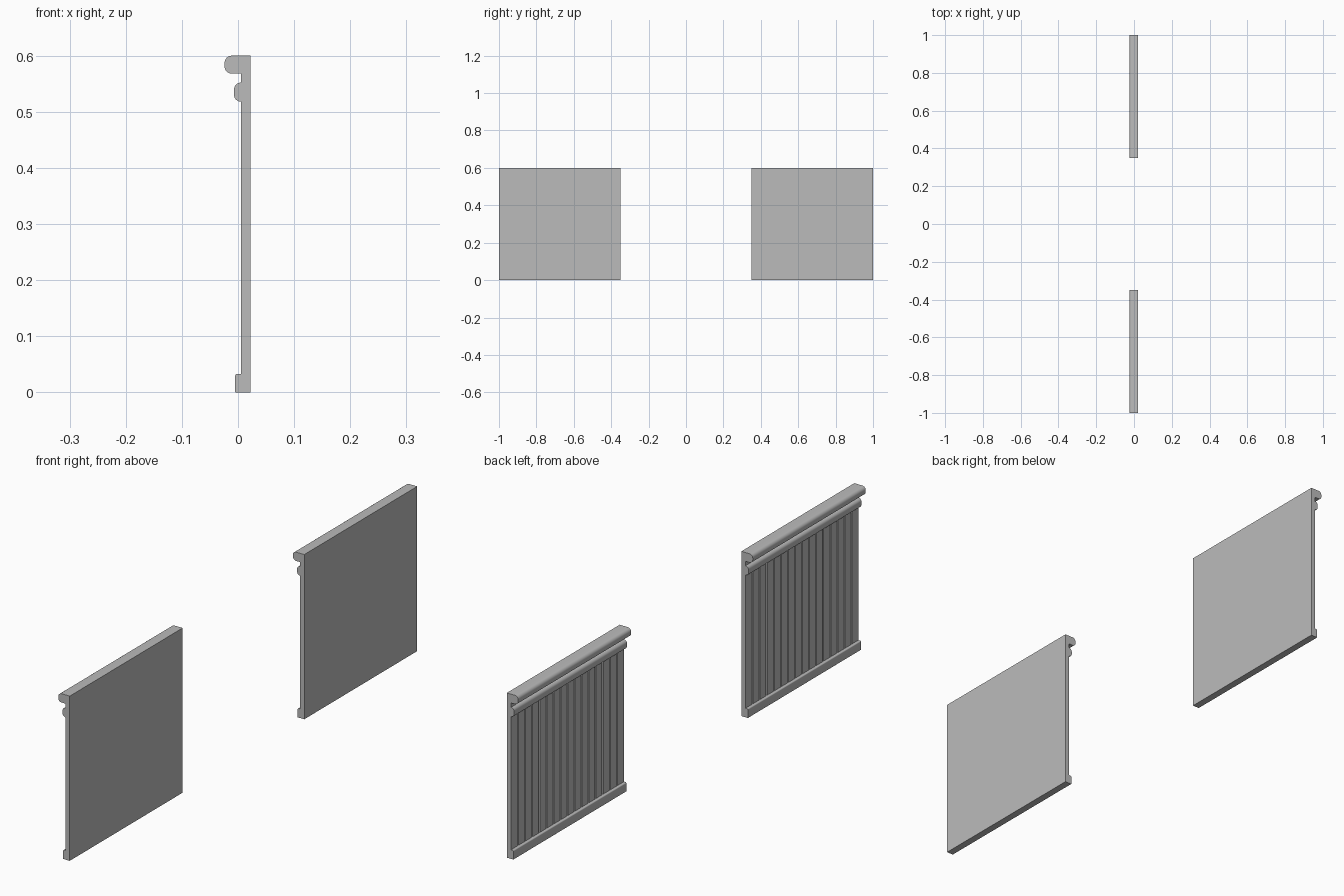
import bpy, bmesh, math

cube = bpy.data.objects.get("Cube")
if cube:
    bpy.data.objects.remove(cube, do_unlink=True)

grey = bpy.data.materials.new("plain_grey")
grey.use_nodes = True
colour = (0.5, 0.5, 0.5, 1)
grey.diffuse_color = colour
grey.node_tree.nodes["Principled BSDF"].inputs["Base Color"].default_value = colour

BACK = 0.022           # flat rear plane shared by all parts
INNER, SEAM, OUTER = 0.35, 0.5, 1.0


def extrude(name, ring, direction, smooth=False):
    """Cap a closed ring of points and sweep it along a straight direction."""
    bm = bmesh.new()
    face = bm.faces.new([bm.verts.new(p) for p in ring])
    swept = bmesh.ops.extrude_face_region(bm, geom=[face], use_keep_orig=True)
    verts = [g for g in swept["geom"] if isinstance(g, bmesh.types.BMVert)]
    bmesh.ops.translate(bm, verts=verts, vec=direction)
    bmesh.ops.recalc_face_normals(bm, faces=bm.faces)
    mesh = bpy.data.meshes.new(name)
    bm.to_mesh(mesh)
    bm.free()
    mesh.materials.append(grey)
    obj = bpy.data.objects.new(name, mesh)
    bpy.context.collection.objects.link(obj)
    if smooth:
        bpy.ops.object.select_all(action="DESELECT")
        obj.select_set(True)
        bpy.context.view_layer.objects.active = obj
        bpy.ops.object.shade_smooth_by_angle(angle=math.radians(35))


def moulding(front, low, high, r_low, r_high, steps=6):
    """Cross-section with a flat rear and rounded front corners, as (x, z)."""
    pts = [(BACK, high), (BACK, low)]
    for r, cz, start in ((r_low, low + r_low, 270), (r_high, high - r_high, 180)):
        for i in range(steps + 1):
            a = math.radians(start - 90 * i / steps)
            pts.append((front + r + r * math.cos(a), cz + r * math.sin(a)))
    return pts


def bar(name, profile, y0, y1):
    extrude(name, [(x, y0, z) for x, z in profile], (0, y1 - y0, 0), True)


def planks(name, y0, y1, count=16, face=0.005, depth=0.004, half=0.003):
    """Board with V grooves between its vertical planks."""
    ring = [(BACK, y1, 0), (BACK, y0, 0), (face, y0, 0)]
    for i in range(1, count):
        y = y0 + (y1 - y0) * i / count
        ring += [(face, y - half, 0), (face + depth, y, 0), (face, y + half, 0)]
    ring.append((face, y1, 0))
    extrude(name, ring, (0, 0, 0.568))


cap = moulding(-0.024, 0.568, 0.6, 0.013, 0.013)
lower = moulding(-0.007, 0.518, 0.552, 0.012, 0.012)
base = moulding(-0.005, 0, 0.033, 0.001, 0.004)

# The two wall sections, each with rails joined from two lengths
for side, s in (("back", 1), ("front", -1)):
    a, b = sorted((s * INNER, s * OUTER))
    planks(side + "_plank_panel", a, b)
    bar(side + "_baseboard", base, a, b)
    for length, e0, e1 in (("short", INNER, SEAM), ("long", SEAM, OUTER)):
        y0, y1 = sorted((s * e0, s * e1))
        bar(f"{side}_{length}_cap_rail", cap, y0, y1)
        bar(f"{side}_{length}_lower_rail", lower, y0, y1)
